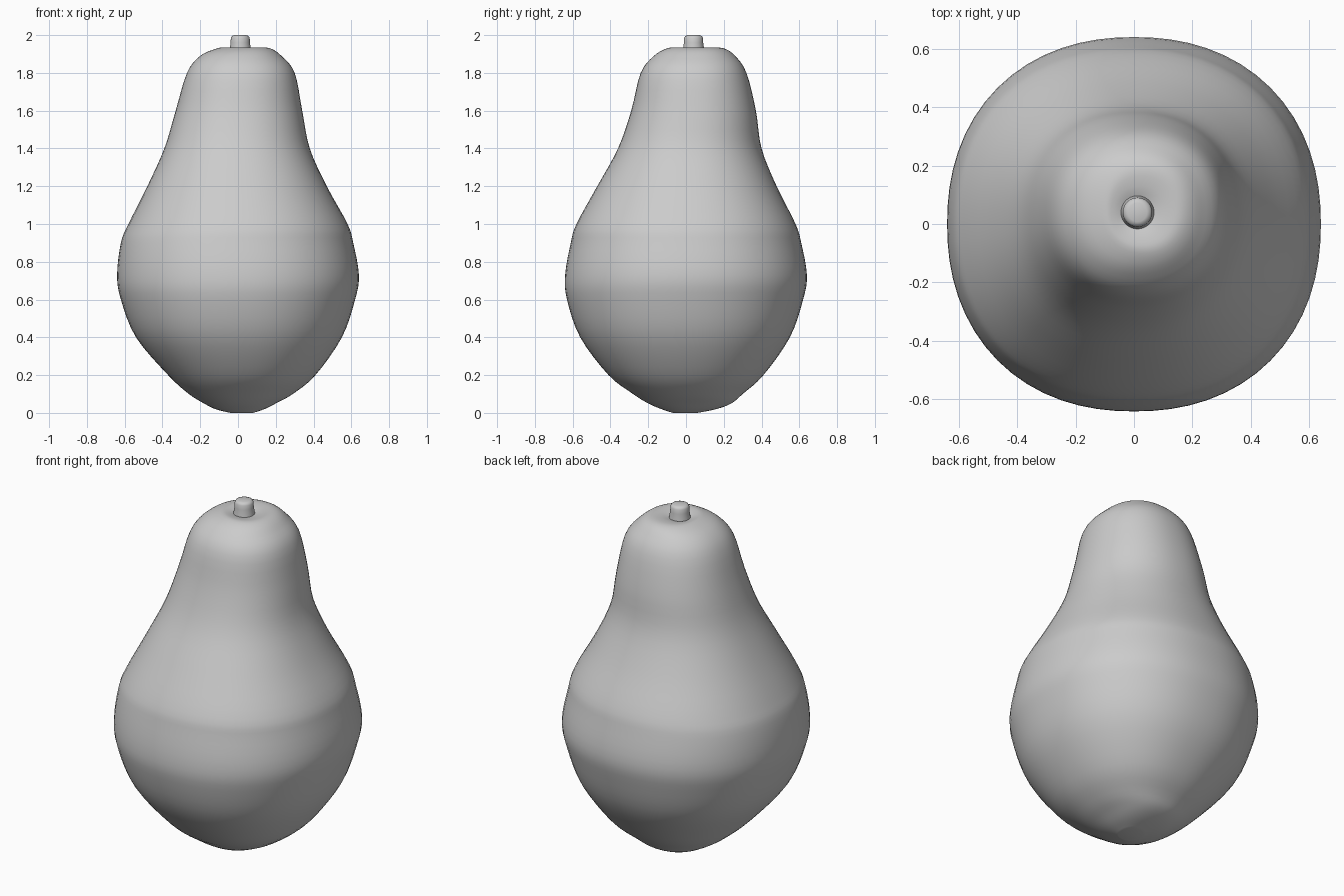
import bpy
import bmesh
import math

SIDES = 64
STEPS = 4

cube = bpy.data.objects.get("Cube")
if cube:
    bpy.data.objects.remove(cube, do_unlink=True)


def make_material(name, colour):
    material = bpy.data.materials.new(name)
    material.use_nodes = True
    material.diffuse_color = colour
    material.node_tree.nodes["Principled BSDF"].inputs["Base Color"].default_value = colour
    return material


def spline(a, b, c, d, t):
    """Smooth value between b and c."""
    return 0.5 * (2 * b + (c - a) * t + (2 * a - 5 * b + 4 * c - d) * t * t
                  + (3 * b - a - 3 * c + d) * t ** 3)


def refine(rows):
    """Add smooth rows between the given ones."""
    padded = [rows[0]] + rows + [rows[-1]]
    result = []
    for i in range(len(rows) - 1):
        for s in range(STEPS):
            result.append([spline(*v, s / STEPS) for v in zip(*padded[i:i + 4])])
    return result + [rows[-1]]


def section(bm, row, power):
    """Slightly squared ring that touches the four given sides."""
    z, left, right, front, back = row
    ring = []
    for i in range(SIDES):
        angle = math.tau * i / SIDES
        c, s = math.cos(angle), math.sin(angle)
        scale = (abs(c) ** power + abs(s) ** power) ** (-1 / power)
        x = (left + right) / 2 + (right - left) / 2 * c * scale
        y = (front + back) / 2 + (back - front) / 2 * s * scale
        ring.append(bm.verts.new((x, y, z)))
    return ring


def loft(name, rows, power, material):
    bm = bmesh.new()
    rings = [section(bm, row, power) for row in rows]
    for low, high in zip(rings, rings[1:]):
        for i in range(SIDES):
            j = (i + 1) % SIDES
            bm.faces.new((low[i], low[j], high[j], high[i]))
    bm.faces.new(rings[0][::-1])
    bm.faces.new(rings[-1])
    mesh = bpy.data.meshes.new(name)
    bm.to_mesh(mesh)
    bm.free()
    mesh.materials.append(material)
    obj = bpy.data.objects.new(name, mesh)
    bpy.context.collection.objects.link(obj)
    bpy.ops.object.select_all(action="DESELECT")
    obj.select_set(True)
    bpy.context.view_layer.objects.active = obj
    bpy.ops.object.shade_smooth_by_angle(angle=math.radians(50))
    return obj


grey = make_material("plain grey", (0.6, 0.6, 0.6, 1))

# Fruit body: height, left, right, front and back of each section
body = [
    (0, -.04, .08, -.07, .06),
    (.02, -.12, .14, -.13, .16),
    (.05, -.18, .2, -.2, .24),
    (.1, -.26, .29, -.28, .3),
    (.2, -.37, .41, -.41, .41),
    (.4, -.54, .55, -.56, .55),
    (.6, -.62, .62, -.63, .62),
    (.73, -.64, .64, -.64, .64),
    (.9, -.62, .61, -.61, .61),
    (1, -.58, .58, -.58, .58),
    (1.2, -.48, .47, -.47, .48),
    (1.4, -.39, .38, -.36, .4),
    (1.6, -.33, .34, -.29, .37),
    (1.8, -.27, .3, -.24, .32),
    (1.89, -.2, .23, -.17, .26),
    (1.93, -.11, .17, -.1, .2),
    (1.93, -.07, .11, -.05, .13),
    (1.915, -.03, .05, .0, .08),
]
loft("fruit_body", refine(body), 2.2, grey)

# Short stem, wider at the foot, with a rounded tip
stem_profile = [(1.9, .06), (1.925, .056), (1.96, .051), (1.985, .05),
                (1.995, .044), (2, .032)]
stem = [(z, .012 - r, .012 + r, .04 - r, .04 + r) for z, r in stem_profile]
loft("stem", stem, 2, grey)
